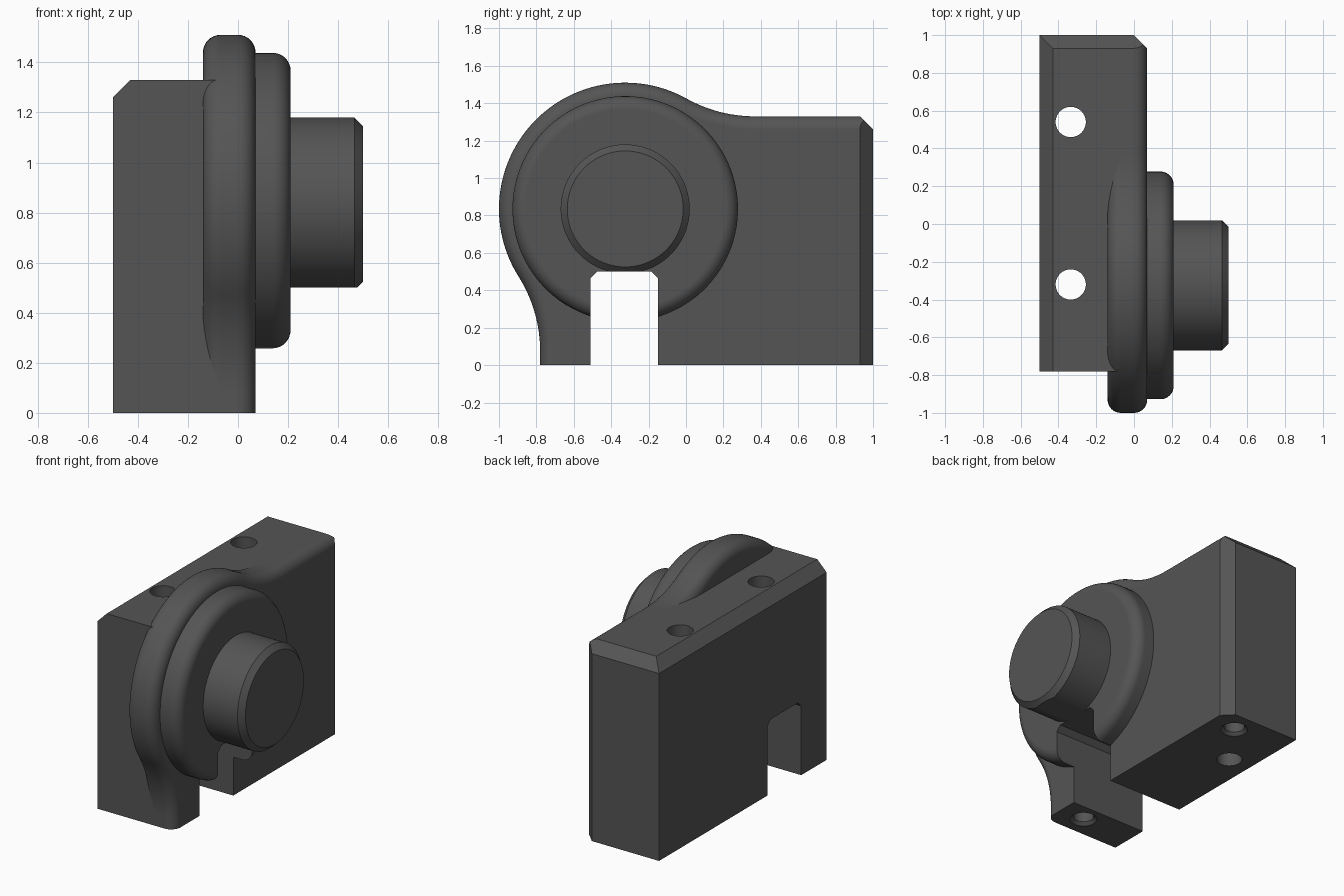
import bpy, bmesh, math
from mathutils import Vector

if "Cube" in bpy.data.objects:
    bpy.data.objects.remove(bpy.data.objects["Cube"])

CY, CZ, R = -0.325, 0.835, 0.675      # hub axis and flange radius
TOP, FRONT, BACK, FACE = 1.33, -0.78, 1.0, 0.07
FIL = 0.07                            # rounding of flange and collar rims

metal = bpy.data.materials.new("dark grey metal")
metal.diffuse_color = (0.09, 0.09, 0.09, 1)
metal.use_nodes = True
metal.node_tree.nodes["Principled BSDF"].inputs["Base Color"].default_value = metal.diffuse_color


def loft(name, rings):
    """Closed solid through equally long rings of points."""
    bm = bmesh.new()
    vs = [[bm.verts.new(p) for p in ring] for ring in rings]
    n = len(rings[0])
    for a, b in zip(vs, vs[1:]):
        for i in range(n):
            j = (i + 1) % n
            bm.faces.new((a[i], a[j], b[j], b[i]))
    bm.faces.new(vs[0])
    bm.faces.new(vs[-1])
    bmesh.ops.recalc_face_normals(bm, faces=bm.faces)
    me = bpy.data.meshes.new(name)
    bm.to_mesh(me)
    bm.free()
    me.materials.append(metal)
    ob = bpy.data.objects.new(name, me)
    bpy.context.collection.objects.link(ob)
    return ob


def prism(name, pts, axis, lo, hi):
    """Extrude a 2D polygon along an axis."""
    def at(p, t):
        q = list(p)
        q.insert(axis, t)
        return q
    return loft(name, [[at(p, t) for p in pts] for t in (lo, hi)])


def turned(name, profile, axis, centre, n=96):
    """Solid of revolution from (position along axis, radius) pairs."""
    rings = []
    for t, r in profile:
        ring = []
        for i in range(n):
            a = 2 * math.pi * (i + 0.5) / n
            q = [centre[0] + r * math.cos(a), centre[1] + r * math.sin(a)]
            q.insert(axis, t)
            ring.append(q)
        rings.append(ring)
    return loft(name, rings)


def combine(target, other, op):
    bpy.context.view_layer.objects.active = target
    m = target.modifiers.new(op, 'BOOLEAN')
    m.operation, m.object, m.solver = op, other, 'EXACT'
    bpy.ops.object.modifier_apply(modifier=m.name)
    bpy.data.objects.remove(other)


def arc(cy, cz, r, a0, a1, n, side):
    """Points with inward normals; side -1 = convex, +1 = concave."""
    out = []
    for i in range(n + 1):
        a = a0 + (a1 - a0) * i / n
        d = Vector((math.cos(a), math.sin(a)))
        out.append((Vector((cy, cz)) + d * r, d * side))
    return out


# flange outline: front blend, round hub, top blend
B = 0.75
zf = CZ - math.sqrt((R + B) ** 2 - (CY - FRONT + B) ** 2)
yt = CY + math.sqrt((R + B) ** 2 - (TOP + B - CZ) ** 2)
af = math.atan2(CZ - zf, CY - (FRONT - B))
at = math.atan2(TOP + B - CZ, yt - CY)
outline = [(Vector((FRONT, 0)), Vector((1, 0)))]
outline += arc(FRONT - B, zf, B, 0, af, 16, 1)
outline += arc(CY, CZ, R, math.pi + af, at, 64, -1)[1:]
outline += arc(yt, TOP + B, B, at - math.pi, -math.pi / 2, 16, 1)[1:]
outline += [(Vector((BACK, TOP)), Vector((0, -1)))]

# flange with both rims rounded
steps = [math.pi / 2 * i / 8 for i in range(9)]
section = [(-0.14 + FIL * (1 - math.cos(a)), FIL * (1 - math.sin(a))) for a in steps]
section += [(FACE - FIL * (1 - math.sin(a)), FIL * (1 - math.cos(a))) for a in steps]
body = loft("bearing_housing", [
    [(x, *(p + nrm * d)) for p, nrm in outline] + [(x, BACK, 0)]
    for x, d in section])

# rear block with chamfered top edge
combine(body, prism("block", [(-0.5, 0), (-0.07, 0), (-0.07, TOP), (-0.43, TOP),
                              (-0.5, TOP - 0.07)], 1, FRONT, BACK), 'UNION')

# collar and shaft stub
collar = [(0.02, 0.603), (0.21 - FIL, 0.603)]
collar += [(0.21 - FIL * (1 - math.sin(a)), 0.603 - FIL * (1 - math.cos(a))) for a in steps[1:]]
combine(body, turned("collar", collar, 0, (CY, CZ)), 'UNION')
combine(body, turned("shaft", [(0.1, 0.345), (0.465, 0.345), (0.5, 0.31)], 0, (CY, CZ)), 'UNION')

# chamfers on the back top edge and the back right edge
c, e = 0.07, 0.05
combine(body, prism("top_cut", [(BACK - c - e, TOP + e), (BACK + e, TOP - c - e),
                                (BACK + e, TOP + e)], 0, -0.7, 0.3), 'DIFFERENCE')
combine(body, prism("side_cut", [(FACE - c - e, BACK + e), (FACE + e, BACK - c - e),
                                 (FACE + e, BACK + e)], 2, -0.2, 1.6), 'DIFFERENCE')

# slot through the foot
k = 0.035
combine(body, prism("slot", [(-0.51, -0.1), (-0.15, -0.1), (-0.15, 0.5 - k), (-0.15 - k, 0.5),
                             (-0.51 + k, 0.5), (-0.51, 0.5 - k)], 0, -0.7, 0.7), 'DIFFERENCE')

# vertical through holes
for y in (0.54, -0.32):
    combine(body, turned("hole", [(-0.1, 0.08), (1.6, 0.08)], 2, (-0.335, y), 48), 'DIFFERENCE')

# countersunk blind holes in the underside
for y in (0.85, -0.635):
    combine(body, turned("blind_hole", [(-0.02, 0.105), (0.02, 0.065), (0.35, 0.065)],
                         2, (-0.115, y), 48), 'DIFFERENCE')

bpy.ops.object.select_all(action='DESELECT')
body.select_set(True)
bpy.context.view_layer.objects.active = body
bpy.ops.object.shade_smooth_by_angle(angle=math.radians(25))
w = body.modifiers.new("even_normals", 'WEIGHTED_NORMAL')
w.keep_sharp = True
